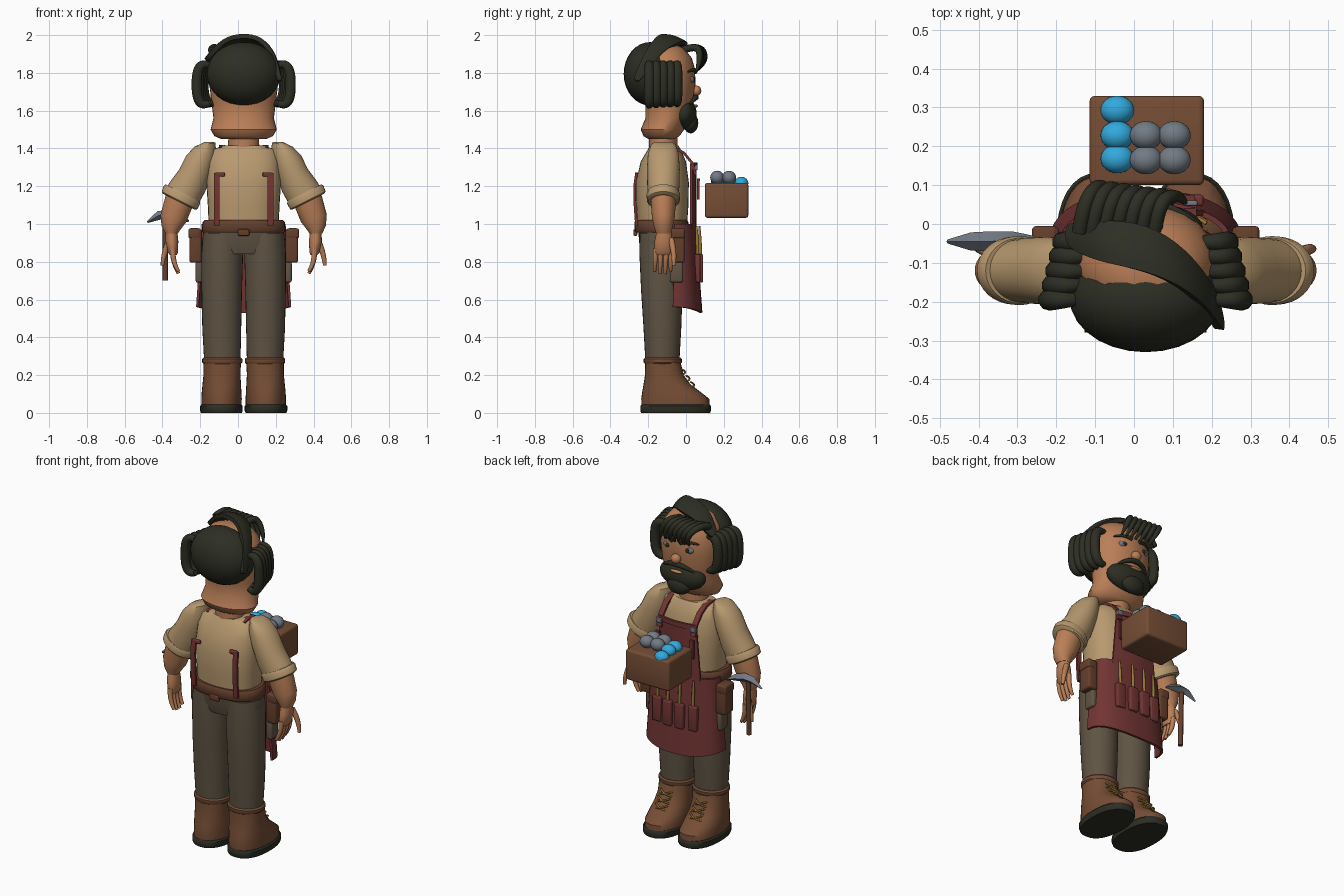
import bpy, bmesh, math
from mathutils import Matrix

old = bpy.data.objects.get("Cube")
if old:
    bpy.data.objects.remove(old, do_unlink=True)

CX = 0.03          # the figure's own centre line
SIDES = (("right", -1), ("left", 1))
made = []


def material(name, r, g, b):
    m = bpy.data.materials.new(name)
    m.use_nodes = True
    m.diffuse_color = (r, g, b, 1)
    m.node_tree.nodes["Principled BSDF"].inputs["Base Color"].default_value = (r, g, b, 1)
    return m


SKIN = material("skin", .49, .21, .095)
HAIR = material("dark_hair", .026, .027, .017)
SHIRT = material("tan_cloth", .48, .32, .16)
PANTS = material("olive_cloth", .115, .088, .057)
BOOT = material("boot_leather", .18, .075, .036)
BELT = material("belt_leather", .13, .05, .025)
APRON = material("red_leather", .165, .035, .033)
GOLD = material("brass", .32, .18, .035)
STEEL = material("grey_metal", .17, .195, .23)
BLUE = material("blue", .032, .4, .72)


def finish(name, bm, mat):
    bmesh.ops.recalc_face_normals(bm, faces=bm.faces)
    me = bpy.data.meshes.new(name)
    bm.to_mesh(me)
    bm.free()
    me.materials.append(mat)
    ob = bpy.data.objects.new(name, me)
    bpy.context.collection.objects.link(ob)
    made.append(ob)
    return ob


def ball(name, at, size, mat):
    bm = bmesh.new()
    bmesh.ops.create_uvsphere(bm, u_segments=28, v_segments=16, radius=1,
                              matrix=Matrix.Translation(at) @ Matrix.Diagonal((*size, 1)))
    return finish(name, bm, mat)


def box(name, at, size, mat, bevel=.012):
    bm = bmesh.new()
    bmesh.ops.create_cube(bm, size=1, matrix=Matrix.Translation(at) @ Matrix.Diagonal((*size, 1)))
    ob = finish(name, bm, mat)
    mod = ob.modifiers.new("round", 'BEVEL')
    mod.width, mod.segments = bevel, 3
    return ob


def loft(name, rings, mat, square=1.0, n=32):
    """Stack of level ovals: z, x, y, x radius, y radius, optional slant."""
    bm = bmesh.new()
    loops = []
    for z, x, y, rx, ry, *slant in rings:
        loop = []
        for i in range(n):
            c, s = math.cos(math.tau * i / n), math.sin(math.tau * i / n)
            dx = rx * math.copysign(abs(c) ** square, c)
            dy = ry * math.copysign(abs(s) ** square, s)
            loop.append(bm.verts.new((x + dx, y + dy, z + (slant[0] * dx if slant else 0))))
        loops.append(loop)
    for a, b in zip(loops, loops[1:]):
        for i in range(n):
            bm.faces.new((a[i - 1], a[i], b[i], b[i - 1]))
    bm.faces.new(loops[0])
    bm.faces.new(loops[-1])
    return finish(name, bm, mat)


def sheet(name, rows, mat, thick, smooth=0):
    bm = bmesh.new()
    grid = [[bm.verts.new(p) for p in row] for row in rows]
    for a, b in zip(grid, grid[1:]):
        for i in range(len(a) - 1):
            bm.faces.new((a[i], a[i + 1], b[i + 1], b[i]))
    ob = finish(name, bm, mat)
    if smooth:
        ob.modifiers.new("soft", 'SUBSURF').levels = smooth
    mod = ob.modifiers.new("thickness", 'SOLIDIFY')
    mod.thickness, mod.offset = thick, 0
    return ob


def ribbon(name, x, width, path, mat, thick=.014):
    return sheet(name, [[(x - width / 2, y, z), (x + width / 2, y, z)] for y, z in path], mat, thick)


def tube(name, pts, radius, mat, taper=None, round_res=3, curved=True):
    cu = bpy.data.curves.new(name, 'CURVE')
    cu.dimensions, cu.bevel_depth, cu.bevel_resolution = '3D', radius, round_res
    cu.use_fill_caps, cu.resolution_u = True, 6
    sp = cu.splines.new('NURBS' if curved else 'POLY')
    sp.points.add(len(pts) - 1)
    for i, p in enumerate(pts):
        sp.points[i].co = (*p, 1)
        sp.points[i].radius = taper[i] if taper else 1
    if curved:
        sp.use_endpoint_u, sp.order_u = True, min(4, len(pts))
    cu.materials.append(mat)
    ob = bpy.data.objects.new(name, cu)
    bpy.context.collection.objects.link(ob)
    made.append(ob)
    return ob


# Head, neck and torso
loft("head", [(1.45, CX, -.13, .12, .07), (1.465, CX, -.13, .155, .095), (1.5, CX, -.125, .175, .115),
              (1.56, CX, -.1, .16, .115), (1.64, CX, -.09, .17, .125), (1.74, CX, -.095, .182, .145),
              (1.82, CX, -.1, .18, .148), (1.88, CX, -.105, .16, .135), (1.93, CX, -.11, .12, .1),
              (1.955, CX, -.115, .05, .05)], SKIN)
loft("neck", [(1.36, CX, -.12, .085, .075), (1.48, CX, -.12, .08, .075)], SKIN)
loft("shirt", [(.99, CX, -.125, .185, .13), (1.1, CX, -.125, .19, .138), (1.22, CX, -.125, .198, .14),
               (1.33, CX, -.12, .192, .12), (1.39, CX, -.115, .175, .09), (1.415, CX, -.115, .11, .075)],
     SHIRT, .85)
loft("hips", [(.84, CX, -.13, .2, .1), (.9, CX, -.13, .222, .118), (1, CX, -.13, .205, .125)], PANTS, .85)
loft("belt", [(.955, CX, -.13, .215, .136), (.965, CX, -.13, .222, .143), (1.01, CX, -.13, .218, .143),
              (1.02, CX, -.13, .208, .136)], BELT, .85)
box("belt_loop", (CX, -.268, .955), (.06, .02, .035), BELT, .006)

# Hair: back cap, swept crown, front locks, side curls
ball("hair_back", (CX, -.19, 1.795), (.196, .14, .168), HAIR)
front_edge = [(-.17, 0, 1.85), (-.09, .005, 1.94), (.03, 0, 1.965), (.13, -.07, 1.95), (.205, -.17, 1.87), (.222, -.25, 1.74)]
rear_edge = [(-.165, -.06, 1.87), (-.08, -.1, 1.98), (.03, -.12, 2.0), (.12, -.16, 1.985), (.19, -.22, 1.9), (.22, -.28, 1.76)]
middle = [[(a + b) / 2 for a, b in zip(p, q)] for p, q in zip(front_edge, rear_edge)]
for p in middle:
    p[2] += .015
sheet("swept_hair", list(zip(front_edge, middle, rear_edge)), HAIR, .024, 2)
for i in range(7):
    x, back = -.14 + .032 * i, .005 * i
    tube(f"front_lock_{i}", [(x, -.02, 1.92), (x + .01, .05, 1.945), (x + .04, .11 - back, 1.92),
                             (x + .07, .1 - back, 1.85), (x + .08, .055, 1.81)],
         .02, HAIR, (1, 1, .9, .7, .3))
for side, s in SIDES:
    for i in range(5):
        y, d = -.195 + .037 * i, .25 - .009 * i
        tube(f"{side}_side_curl_{i}", [(CX + s * (d - .07), y, 1.84), (CX + s * (d - .01), y, 1.865),
                                       (CX + s * (d + .008), y, 1.74), (CX + s * (d - .01), y, 1.61 + .005 * i),
                                       (CX + s * (d - .07), y, 1.64)],
             .028, HAIR, (.6, 1, 1, 1, .6))

# Face
ball("nose", (CX, .055, 1.705), (.03, .026, .028), SKIN)
ball("beard", (CX, -.012, 1.585), (.148, .068, .085), HAIR)
ball("chin_beard", (CX, .025, 1.535), (.075, .04, .055), HAIR)
ball("lip", (CX, .051, 1.625), (.04, .012, .009), SKIN)
for side, s in SIDES:
    ball(f"{side}_eye", (CX + s * .068, .029, 1.765), (.033, .014, .02), STEEL)
    ball(f"{side}_pupil", (CX + s * .068, .041, 1.765), (.012, .005, .013), HAIR)
    tube(f"{side}_eyebrow", [(CX + s * .025, .05, 1.805), (CX + s * .07, .045, 1.825), (CX + s * .125, .01, 1.805)],
         .011, HAIR, (1, 1, .4))
    tube(f"{side}_moustache", [(CX, .052, 1.67), (CX + s * .05, .055, 1.672), (CX + s * .1, .02, 1.635)],
         .015, HAIR, (1, 1, .4))

# Arms and legs
for side, s in SIDES:
    def X(d):
        return CX + s * d
    loft(f"{side}_sleeve", [(1.435, X(.185), -.12, .02, .045, 0), (1.42, X(.205), -.12, .055, .065, -.2 * s),
                            (1.37, X(.225), -.12, .08, .082, -.1 * s), (1.29, X(.252), -.12, .088, .087, 0),
                            (1.2, X(.295), -.12, .092, .085, .3 * s), (1.13, X(.335), -.12, .085, .08, .5 * s)], SHIRT)
    loft(f"{side}_cuff", [(1.165, X(.322), -.12, .09, .084, .5 * s), (1.155, X(.326), -.12, .096, .089, .5 * s),
                          (1.125, X(.34), -.12, .094, .087, .5 * s), (1.118, X(.342), -.12, .085, .08, .5 * s)], SHIRT)
    loft(f"{side}_forearm", [(1.14, X(.335), -.12, .073, .068, .4 * s), (1.03, X(.372), -.12, .068, .06, .3 * s),
                             (.98, X(.385), -.12, .05, .048, .2 * s), (.95, X(.382), -.118, .034, .04, 0)], SKIN)
    loft(f"{side}_palm", [(.97, X(.382), -.118, .03, .036), (.91, X(.38), -.118, .034, .048),
                          (.85, X(.375), -.12, .027, .05), (.835, X(.372), -.12, .018, .04)], SKIN)
    for i in range(4):
        y = -.16 + .028 * i
        tip = .75 - .012 * (i in (1, 2))
        tube(f"{side}_finger_{i}", [(X(.375), y, .87), (X(.378), y - .004, .8), (X(.345), y - .006, tip)],
             .0145, SKIN, (1, 1, .6))
    tube(f"{side}_thumb", [(X(.39), -.08, .92), (X(.425), -.06, .85), (X(.43), -.065, .78)], .016, SKIN, (1, 1, .6))

    loft(f"{side}_trouser_leg", [(.27, X(.113), -.125, .096, .09), (.45, X(.116), -.125, .103, .1),
                                 (.65, X(.116), -.128, .107, .11), (.85, X(.113), -.13, .11, .117),
                                 (.95, X(.108), -.13, .107, .115)], PANTS)
    loft(f"{side}_sole", [(0, X(.118), -.055, .108, .183), (.012, X(.118), -.055, .113, .187),
                          (.036, X(.118), -.055, .113, .187), (.045, X(.118), -.055, .105, .18)], HAIR, .85)
    loft(f"{side}_boot", [(.04, X(.117), -.055, .106, .181), (.075, X(.117), -.057, .107, .18),
                          (.11, X(.117), -.077, .105, .155), (.15, X(.116), -.1, .102, .125),
                          (.2, X(.115), -.115, .098, .102), (.275, X(.113), -.123, .099, .093)], BOOT, .9)
    loft(f"{side}_boot_cuff", [(.26, X(.113), -.123, .1, .095), (.268, X(.113), -.123, .107, .101),
                               (.285, X(.113), -.123, .107, .101), (.293, X(.113), -.123, .098, .093)], BOOT)
    for i in range(4):
        y, z = .05 - .024 * i, .135 + .034 * i
        for k in (-1, 1):
            tube(f"{side}_lace_{i}_{k}", [(X(.116 - k * .04), y - .02, z), (X(.116), y + .008, z + .012),
                                         (X(.116 + k * .04), y - .025, z + .028)], .005, GOLD)

    # Hip pouch, back strap, shoulder strap and buckle
    box(f"{side}_pouch", (X(.255), -.05, .885), (.065, .085, .18), BELT)
    box(f"{side}_pouch_flap", (X(.26), -.05, .95), (.066, .09, .055), BELT)
    box(f"{side}_small_pouch", (X(.235), -.05, .745), (.04, .07, .11), PANTS)
    ribbon(f"{side}_back_strap", X(.142), .03, [(-.262, .99), (-.27, 1.1), (-.272, 1.2), (-.262, 1.27)], APRON)
    box(f"{side}_strap_end", (X(.125), -.262, 1.262), (.05, .018, .022), APRON, .005)
    ribbon(f"{side}_shoulder_strap", X(.115), .032,
           [(.05, 1.26), (.035, 1.32), (-.01, 1.375), (-.06, 1.405), (-.12, 1.41), (-.16, 1.4)], APRON)
    box(f"{side}_buckle", (X(.115), .054, 1.3), (.036, .014, .03), STEEL, .004)
    ribbon(f"{side}_strap_tail", X(.115), .025, [(.064, 1.13), (.066, 1.24)], APRON)

# Apron skirt wraps the front; the bib is a curved panel
rows = []
for j in range(7):
    t = j / 6
    row = []
    for i in range(25):
        a = math.pi * i / 24
        c = math.cos(a)
        row.append((CX + (.215 + .03 * t) * math.copysign(abs(c) ** .85, c),
                    -.06 - .01 * t + (.105 + .045 * t) * math.sin(a) ** .8,
                    1.0 - .47 * t + .03 * t * c * c))
    rows.append(row)
sheet("apron_skirt", rows, APRON, .014)
sheet("apron_bib", [[(CX + u * (.15 - .03 * t), .048 - .02 * u * u, .98 + .34 * t) for u in (-1, -.5, 0, .5, 1)]
                    for t in (0, .5, 1)], APRON, .014)
sheet("bib_hem", [[(CX + u * .125, .055 - .02 * u * u, z) for u in (-1, -.5, 0, .5, 1)]
                  for z in (1.295, 1.325)], APRON, .014)

# Tool pockets
for i in range(4):
    x = CX - .12 + .08 * i
    y = .072 - 1.2 * (x - CX) ** 2
    box(f"apron_pocket_{i}", (x, y + .006, .765), (.058, .03, .15), APRON, .008)
    tube(f"pocket_tool_{i}", [(x, y + .008, .8), (x, y + .006, .9), (x, y, .99)], .011, GOLD, (.7, 1, .5))

# Box of stones
box("crate", (.033, .215, 1.125), (.295, .23, .185), BOOT, .014)
for i, y in enumerate((.168, .228, .293)):
    ball(f"blue_stone_{i}", (-.043, y, 1.215 + .015 * (i < 2)), (.043, .037, .035), BLUE)
for i, x in enumerate((.031, .104)):
    for j, y in enumerate((.165, .228)):
        ball(f"grey_stone_{i}{j}", (x, y, 1.246), (.042, .037, .036), STEEL)

# Pick in the right hand
tube("pick_handle", [(-.385, -.06, .7), (-.385, -.05, 1.04)], .014, BELT, curved=False)
tube("pick_blade", [(-.48, -.045, 1.01), (-.42, -.045, 1.045), (-.37, -.045, 1.05), (-.31, -.04, 1.035), (-.26, -.035, 1.015)],
     .026, STEEL, (.2, .9, 1, .8, .2), 0, False)

# Turn the tubes into meshes and smooth everything, keeping sharp edges
bpy.ops.object.select_all(action='DESELECT')
for ob in made:
    ob.select_set(True)
bpy.context.view_layer.objects.active = next(o for o in made if o.type == 'CURVE')
bpy.ops.object.convert(target='MESH')
bpy.ops.object.shade_smooth_by_angle(angle=math.radians(40))
